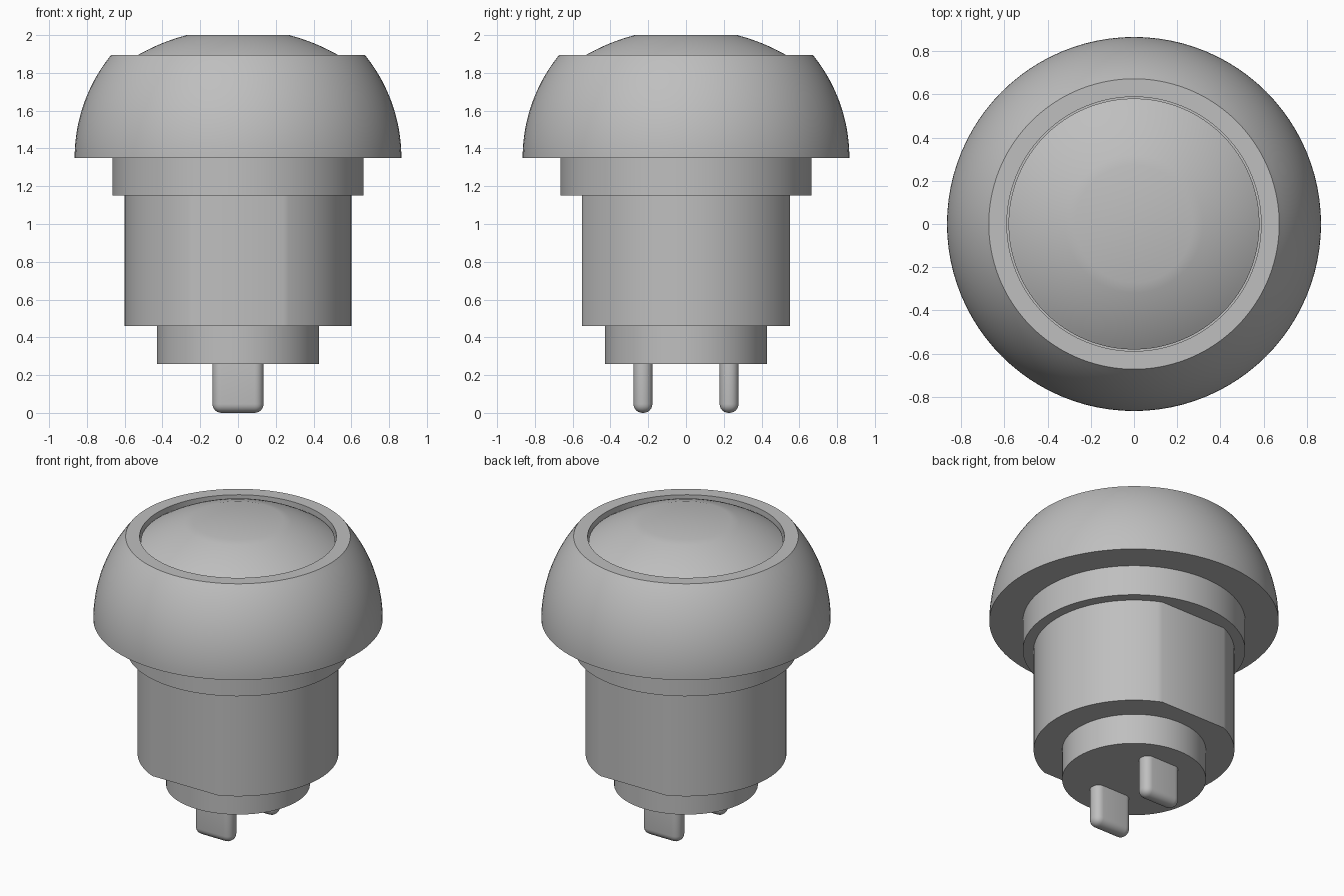
import bpy, bmesh
from math import pi, sin, cos, asin, sqrt, radians

if "Cube" in bpy.data.objects:
    bpy.data.objects.remove(bpy.data.objects["Cube"], do_unlink=True)

SEGMENTS = 96

grey = bpy.data.materials.new("plain grey")
grey.use_nodes = True
colour = (0.52, 0.52, 0.52, 1)
grey.diffuse_color = colour
grey.node_tree.nodes["Principled BSDF"].inputs["Base Color"].default_value = colour


def finish(name, bm):
    """Turn a bmesh into a named object, smooth with sharp creases."""
    bmesh.ops.recalc_face_normals(bm, faces=bm.faces)
    mesh = bpy.data.meshes.new(name)
    bm.to_mesh(mesh)
    bm.free()
    mesh.materials.append(grey)
    mesh.shade_smooth()
    mesh.set_sharp_from_angle(angle=radians(30))
    obj = bpy.data.objects.new(name, mesh)
    bpy.context.collection.objects.link(obj)
    return obj


def skin(name, rings):
    """Bridge a stack of equal-sized point rings and cap both ends."""
    bm = bmesh.new()
    loops = [[bm.verts.new(p) for p in ring] for ring in rings]
    n = len(loops[0])
    for a, b in zip(loops, loops[1:]):
        for i in range(n):
            j = (i + 1) % n
            bm.faces.new((a[i], a[j], b[j], b[i]))
    bm.faces.new(loops[0])
    bm.faces.new(loops[-1])
    return finish(name, bm)


def lathe(name, profile):
    """Revolve (radius, height) pairs about the vertical axis."""
    angles = [2 * pi * i / SEGMENTS for i in range(SEGMENTS)]
    return skin(name, [[(r * cos(a), r * sin(a), z) for a in angles]
                       for r, z in profile])


def sphere_arc(radius, centre_z, z_start, z_end, steps):
    """Profile points on a sphere between two heights."""
    heights = [z_start + (z_end - z_start) * i / steps for i in range(steps + 1)]
    return [(sqrt(radius ** 2 - (z - centre_z) ** 2), z) for z in heights]


# Domed bezel with a round well in its top
lathe("bezel", sphere_arc(0.865, 1.35, 1.35, 1.895, 20)
      + [(0.588, 1.895), (0.588, 1.82)])

# Push button: shallow dome with a flat crown
lathe("button", [(0.58, 1.82)] + sphere_arc(1.07, 0.965, 1.864, 2.0, 10))

# Stepped round collar and base
lathe("collar", [(0.665, 1.15), (0.665, 1.35)])
lathe("base", [(0.43, 0.26), (0.43, 0.46)])

# Barrel with a flat on the front and the back
flat = asin(0.55 / 0.6)
steps = SEGMENTS // 2
outline = [side + flat * (2 * i / steps - 1)
           for side in (0, pi) for i in range(steps + 1)]
skin("barrel", [[(0.6 * cos(a), 0.6 * sin(a), z) for a in outline]
                for z in (0.46, 1.15)])

# Two rounded contact pins
for name, y in (("front_pin", -0.228), ("back_pin", 0.228)):
    bm = bmesh.new()
    bmesh.ops.create_cube(bm, size=1)
    for v in bm.verts:
        v.co = (v.co.x * 0.27, v.co.y * 0.1 + y, (v.co.z + 0.5) * 0.34)
    bmesh.ops.bevel(bm, geom=bm.edges[:], offset=0.047, segments=6,
                    profile=0.5, affect='EDGES')
    finish(name, bm)
